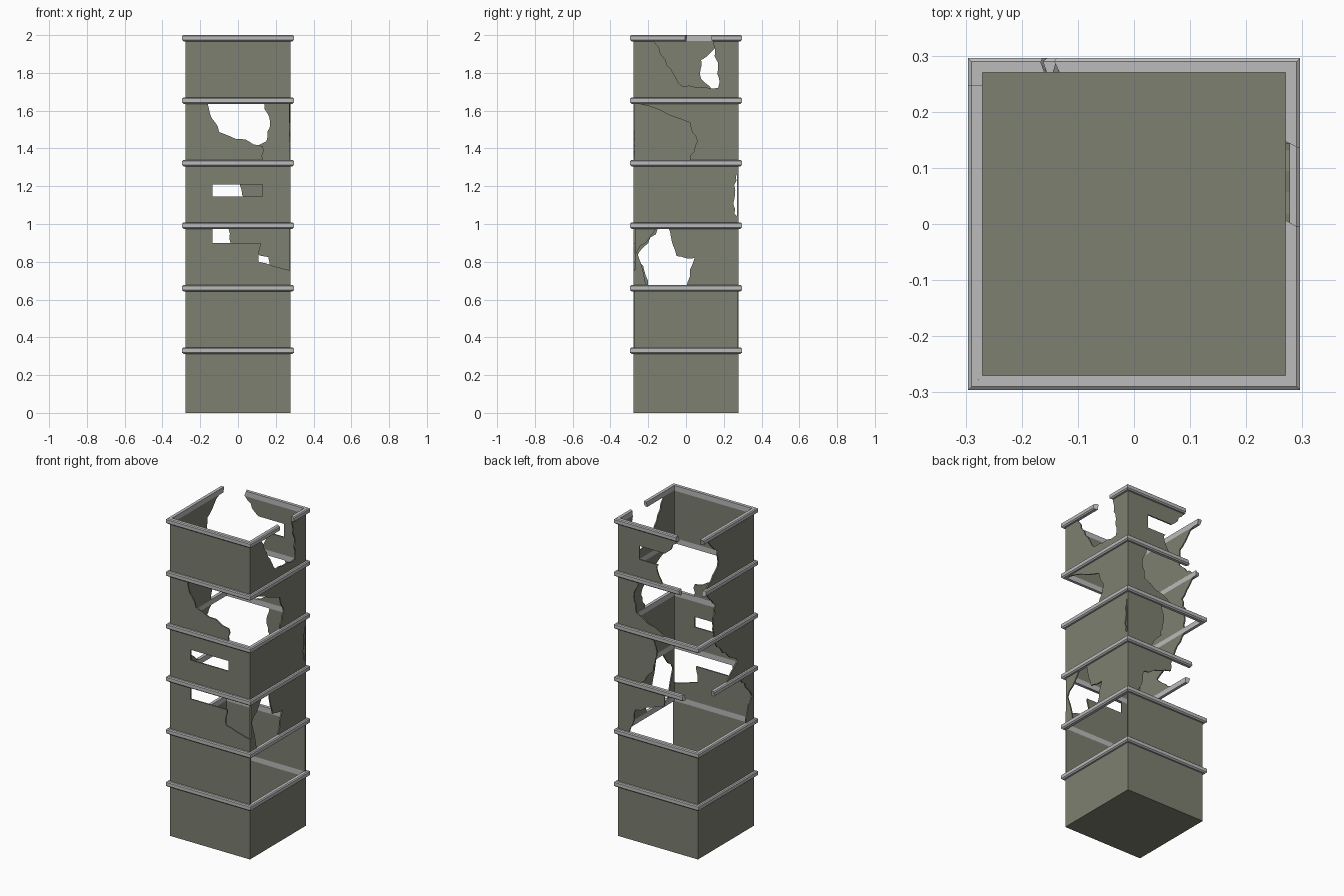
import bpy, bmesh, random
from mathutils import Vector

if "Cube" in bpy.data.objects:
    bpy.data.objects.remove(bpy.data.objects["Cube"])

random.seed(4)


def material(name, rgb):
    m = bpy.data.materials.new(name)
    m.diffuse_color = (*rgb, 1)
    m.use_nodes = True
    m.node_tree.nodes["Principled BSDF"].inputs["Base Color"].default_value = m.diffuse_color
    return m


OLIVE = material("olive_plaster", (0.205, 0.215, 0.165))
GREY = material("grey_stone", (0.50, 0.50, 0.50))

INNER, OUTER, LEDGE, H, STOREY = 0.27, 0.278, 0.296, 0.033, 0.331


def top(floor):
    return 2.0 - (5 - floor) * STOREY


def place(side, u, d, z):
    # u runs along the wall (world x or y), d is the distance from the axis
    return Vector({"front": (u, -d, z), "back": (u, d, z),
                   "right": (d, u, z), "left": (-d, u, z)}[side])


def prism(name, a, b, mat):
    # Solid between two matching polygons
    bm = bmesh.new()
    va = [bm.verts.new(p) for p in a]
    vb = [bm.verts.new(p) for p in b]
    n = len(a)
    bm.faces.new(va)
    bm.faces.new(vb[::-1])
    for i in range(n):
        bm.faces.new((va[i], va[(i + 1) % n], vb[(i + 1) % n], vb[i]))
    bmesh.ops.recalc_face_normals(bm, faces=bm.faces)
    me = bpy.data.meshes.new(name)
    bm.to_mesh(me)
    bm.free()
    me.materials.append(mat)
    ob = bpy.data.objects.new(name, me)
    bpy.context.collection.objects.link(ob)
    return ob


def ragged(pts):
    # Break each edge into short jittered pieces
    out = []
    for i, p in enumerate(pts):
        a, b = Vector(p), Vector(pts[(i + 1) % len(pts)])
        out.append(a)
        e = b - a
        n = min(int(e.length / 0.03), 4)
        perp = Vector((-e.y, e.x)).normalized()
        for k in range(1, n + 1):
            out.append(a + e * k / (n + 1) + perp * random.uniform(-0.008, 0.008))
    return out


def window(u0, u1, z0, z1):
    return [(u0, z0), (u1, z0), (u1, z1), (u0, z1)]


def bite(floor, corner, edge):
    # Missing wall from one corner to a broken edge, sampled evenly upward
    z0, z1 = top(floor) - STOREY, top(floor) - H
    n = len(edge) - 1
    line = [(u, z0 + (z1 - z0) * i / n) for i, u in enumerate(edge)]
    c = 0.3 * corner
    return ([(c, z0 - 0.02), (edge[0], z0 - 0.02)] + line
            + [(edge[-1], z1 + 0.02), (c, z1 + 0.02)])


def cut(ob, side, loop):
    cutter = prism("hole_cutter", [place(side, u, 0.24, z) for u, z in loop],
                   [place(side, u, 0.32, z) for u, z in loop], OLIVE)
    cutter.hide_render = True
    mod = ob.modifiers.new("hole", "BOOLEAN")
    mod.operation, mod.solver, mod.object = "DIFFERENCE", "EXACT", cutter
    bpy.context.view_layer.update()
    dg = bpy.context.evaluated_depsgraph_get()
    me = bpy.data.meshes.new_from_object(ob.evaluated_get(dg))
    ob.modifiers.clear()
    ob.data = me
    bpy.data.objects.remove(cutter)


def wall(side, floor):
    z0 = top(floor - 1) - 0.002 if floor else 0.0
    z1 = top(floor) - H + 0.002
    w = OUTER if side in ("front", "back") else INNER
    loop = window(-w, w, z0, z1)
    ob = prism(f"{side}_wall_{floor + 1}",
               [place(side, u, INNER, z) for u, z in loop],
               [place(side, u, OUTER, z) for u, z in loop], OLIVE)
    key = (side, floor)
    if key in WINDOWS:
        cut(ob, side, window(*WINDOWS[key]))
    if key in BITES:
        cut(ob, side, ragged(bite(floor, *BITES[key])))
    if key in BREACHES:
        cut(ob, side, ragged(BREACHES[key]))


def ledge(side, floor, u0=None, u1=None):
    # Chamfered bar; None means a mitred corner, a number a broken end
    z = top(floor)
    prof = [(INNER, z - H), (0.288, z - H), (LEDGE, z - H + 0.007),
            (LEDGE, z - 0.005), (0.29, z), (INNER, z)]

    def end(u, sign):
        return [place(side, sign * d if u is None else u + random.uniform(-.008, .008), d, h)
                for d, h in prof]
    prism(f"{side}_ledge_{floor + 1}", end(u0, -1), end(u1, 1), GREY)


# Rectangular windows: start, end, sill, head
WINDOWS = {("front", 2): (-.135, .13, .9, .974),
           ("front", 3): (-.135, .13, 1.145, 1.21),
           ("back", 5): (-.08, .13, 1.78, 1.865)}

# Collapsed corners: which end is missing, then the broken edge upward
BITES = {("back", 2): (-1, (.2, .17, .16, -.04, -.05)),
         ("back", 3): (-1, (.12, .03, .01, .03)),
         ("back", 4): (-1, (-.05, .15, .17, .14)),
         ("back", 5): (-1, (-.03, .01, -.05, -.14)),
         ("left", 2): (1, (-.2, -.22, -.26, -.2, -.15)),
         ("left", 3): (1, (0, -.12, .03, .12)),
         ("left", 4): (1, (.12, .13, .1, .2)),
         ("left", 5): (1, (.19, .08, .08, .2)),
         ("front", 4): (1, (.13, .13, -.1, -.14, -.16)),
         ("right", 3): (1, (.28, .25, .255, .28)),
         ("right", 4): (-1, (.02, .06, .02, -.25))}

# Breaches in the middle of a wall and one small crack
BREACHES = {("front", 2): [(.12, 1.0), (.11, .8), (.3, .755), (.3, 1.0)],
            ("right", 1): [(-.1, .33), (-.045, .42), (-.08, .33)],
            ("right", 2): [(-.15, .99), (-.26, .85), (-.2, .66), (0, .66),
                           (.045, .82), (-.05, .83), (-.1, .99)],
            ("right", 5): [(-.18, 1.99), (-.1, 1.84), (-.02, 1.73), (.17, 1.72),
                           (.17, 1.82), (.14, 1.99)]}

# Where the back and left ledges end at the collapsed corner
BROKEN = {2: (-.18, .14), 4: (-.16, .22), 5: (-.14, .24)}

# Six storeys of walls and ledges
for floor in range(6):
    for side in ("front", "right", "back", "left"):
        wall(side, floor)
    b, l = BROKEN.get(floor, (None, None))
    ledge("front", floor)
    ledge("back", floor, u0=b)
    ledge("left", floor, u1=l)
    if floor == 5:
        ledge("right", floor, u1=0.0)
        ledge("right", floor, u0=0.14)
    else:
        ledge("right", floor)

# Ground slab closing the bottom
sq = window(-INNER, INNER, -INNER, INNER)
prism("ground_slab", [(x, y, 0) for x, y in sq], [(x, y, 0.006) for x, y in sq], OLIVE)
